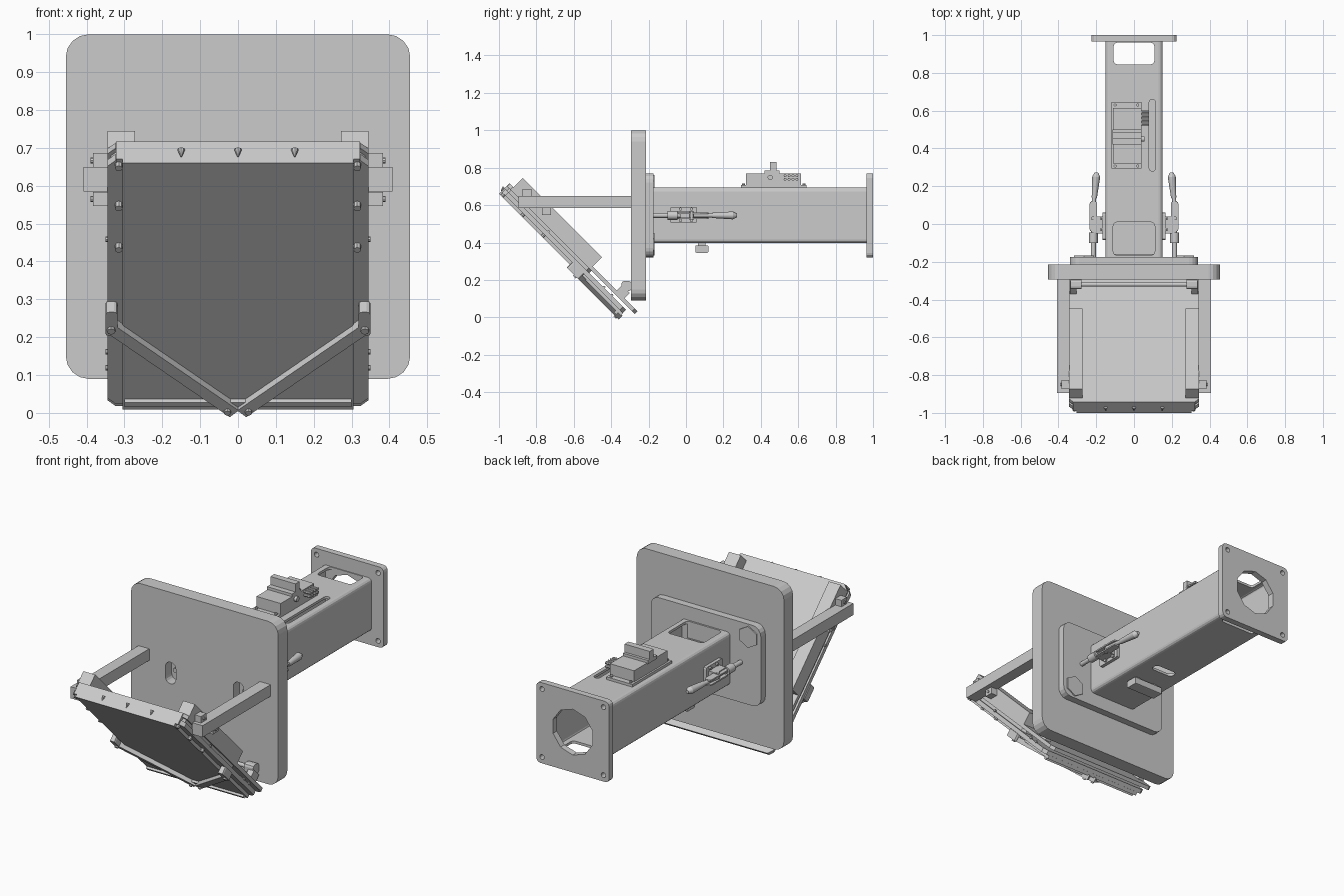
import bpy, bmesh, math
from mathutils import Matrix, Vector

if "Cube" in bpy.data.objects:
    bpy.data.objects.remove(bpy.data.objects["Cube"], do_unlink=True)

grey = bpy.data.materials.new("plain grey metal")
grey.use_nodes = True
GREY = (0.6, 0.6, 0.6, 1)
grey.diffuse_color = GREY
grey.node_tree.nodes["Principled BSDF"].inputs["Base Color"].default_value = GREY

# Local frame of the tilted panel: x, distance down the slope, depth to the back
C = math.sqrt(0.5)
TILT = Matrix(((1, 0, 0, 0), (0, C, C, -1), (0, -C, C, 0.66), (0, 0, 0, 1)))


def finish(name, bm, frame=None):
    if frame:
        bm.transform(frame)
    bmesh.ops.recalc_face_normals(bm, faces=bm.faces)
    mesh = bpy.data.meshes.new(name)
    bm.to_mesh(mesh)
    bm.free()
    mesh.materials.append(grey)
    ob = bpy.data.objects.new(name, mesh)
    bpy.context.collection.objects.link(ob)
    return ob


def box(name, xs, ys, zs, axis=None, r=0.02, seg=3, frame=None):
    """Box between limits; edges along the given axis may be rounded."""
    bm = bmesh.new()
    bmesh.ops.create_cube(bm, size=1)
    lims = (xs, ys, zs)
    for v in bm.verts:
        v.co = [lims[i][1] if v.co[i] > 0 else lims[i][0] for i in range(3)]
    if axis is not None:
        edges = [e for e in bm.edges
                 if abs((e.verts[0].co - e.verts[1].co).normalized()[axis]) > 0.9]
        bmesh.ops.bevel(bm, geom=edges, offset=r, segments=seg, profile=0.5, affect='EDGES')
    return finish(name, bm, frame)


def rod(name, a, b, r, r2=None, n=12, spin=0.0, frame=None, smooth=True):
    a, b = Vector(a), Vector(b)
    bm = bmesh.new()
    bmesh.ops.create_cone(bm, cap_ends=True, segments=n, radius1=r,
                          radius2=r if r2 is None else r2, depth=(b - a).length)
    turn = (b - a).to_track_quat('Z', 'Y').to_matrix().to_4x4()
    bm.transform(Matrix.Translation((a + b) / 2) @ turn @ Matrix.Rotation(spin, 4, 'Z'))
    ob = finish(name, bm, frame)
    if smooth:
        bpy.ops.object.select_all(action='DESELECT')
        ob.select_set(True)
        bpy.context.view_layer.objects.active = ob
        bpy.ops.object.shade_smooth_by_angle(angle=math.radians(40))
    return ob


def cut(ob, *cutters):
    bpy.context.view_layer.objects.active = ob
    for c in cutters:
        mod = ob.modifiers.new("cut", 'BOOLEAN')
        mod.operation, mod.solver, mod.object = 'DIFFERENCE', 'EXACT', c
        bpy.ops.object.modifier_apply(modifier=mod.name)
        bpy.data.objects.remove(c, do_unlink=True)


def sym(v, w):
    return (v - w, v + w)


AX = 0.545  # height of the beam axis

# Large wall plate with two oblong openings and pin holes
wall = box("wall_plate", sym(0, .455), (-.295, -.215), (.09, 1), 1, .06, 4)
cut(wall, *[box("c", sym(x, .032), (-.31, -.24), (.49, .61), 1, .03, 4) for x in (-.21, .21)],
    *[rod("c", (x, -.31, z), (x, -.27, z), .012) for x, z in ((-.16, .54), (0, AX), (.16, .54))])

# Mounting plate with two hexagonal pads
box("mounting_plate", sym(0, .34), (-.215, -.175), (.32, .77), 1, .05, 4)
for s in (-1, 1):
    rod("hex_pad", (s * .265, -.176, AX - s * .155), (s * .265, -.168, AX - s * .155),
        .06, n=6, smooth=False)

# Hollow beam with service openings
beam = box("beam", sym(0, .15), (-.175, .967), sym(AX, .148), 1, .02, 3)
cut(beam, box("c", sym(0, .136), (-.16, 1), sym(AX, .134), 1, .01, 2),
    box("c", sym(0, .108), (.845, .96), (.3, .8), 2, .02),
    box("c", sym(0, .11), (-.165, .01), (.6, .8), 2, .02),
    box("c", (.08, .115), (.28, .66), (.6, .8), 2, .016),
    box("c", sym(0, .07), (.22, .27), (.3, .45), 2, .024))

# End flange with a ten-sided opening and bolt holes
flange = box("end_flange", sym(0, .225), (.965, 1), (.32, .77), 1, .025, 3)
cut(flange, rod("c", (0, .9, AX), (0, 1.1, AX), .128, n=10, smooth=False),
    *[rod("c", (x, .9, AX + z), (x, 1.1, AX + z), .014)
      for x in (-.19, .19) for z in (-.19, .19)])

# Control unit on top of the beam
box("unit_base", (-.12, .04), (.295, .645), (.69, .708))
box("unit_body", (-.11, .04), (.32, .615), (.705, .77))
box("unit_ridge", (-.115, .04), (.45, .485), (.765, .83))
box("unit_shoulder", (-.115, .04), (.42, .5), (.765, .785))
rod("unit_button", (.04, .45, .748), (.055, .45, .748), .014)
for i in range(4):
    for z in (.738, .757):
        y = .53 + i * .021
        rod("unit_terminal", (.04, y, z), (.08, y, z), .008, n=8)
for y in (.307, .63):
    for x in (-.1, .02):
        rod("unit_screw", (x, y, .705), (x, y, .716), .008, n=8)

# Small box below the beam
box("lower_box", sym(0, .09), (.05, .12), (.345, .385), 0, .006, 2)
for x in (-.06, .06):
    box("lower_box_foot", sym(x, .015), (.065, .105), (.38, .4))

for s in (-1, 1):
    # Toggle clamp on each side of the beam
    def side(a, b):
        return tuple(sorted((s * a, s * b)))
    box("clamp_base", side(.148, .168), (-.085, .06), (.505, .59), 0, .01, 2)
    box("clamp_bracket", side(.165, .215), (-.05, .04), (.525, .565))
    for z in (.518, .578):
        for y in (-.03, .03):
            rod("clamp_bolt", (s * .165, y, z), (s * .178, y, z), .009, n=6, smooth=False)
    rod("clamp_plunger", (s * .215, -.25, AX), (s * .215, -.03, AX), .013)
    rod("clamp_collar", (s * .215, -.1, AX), (s * .215, -.045, AX), .024)
    for z in (.53, .556):
        box("clamp_link", side(.195, .235), (-.04, .12), sym(z, .004), 2, .012, 2)
    rod("clamp_pivot", (s * .218, .03, .52), (s * .218, .03, .568), .01)
    rod("clamp_lever", (s * .222, .04, AX), (s * .208, .16, AX), .011)
    rod("clamp_grip", (s * .21, .14, AX), (s * .2, .25, AX), .014, .021)
    rod("clamp_grip_end", (s * .2, .25, AX), (s * .198, .272, AX), .021, .01)

    # Support arm and its clips
    box("support_arm", side(.342, .408), (-.895, -.295), (.585, .65))
    for y, z in ((-.85, .667), (-.745, .565)):
        box("arm_clip", side(.335, .383), sym(y, .024), sym(z, .019))
        rod("clip_screw", (s * .383, y, z), (s * .389, y, z), .008, n=8)

    # Side box behind the tilted panel
    box("panel_side_box", side(.272, .345), (.03, .63), (.07, .15), frame=TILT)
    # Diagonal brace bars across the lower panel
    a, b = Vector((s * .335, .6, 0)), Vector((s * .01, .915, 0))
    mid, d = (a + b) / 2, b - a
    turn = TILT @ Matrix.Translation(mid) @ Matrix.Rotation(math.atan2(d.y, d.x), 4, 'Z')
    box("brace_bar", sym(0, d.length / 2), sym(0, .017), (-.022, .006), frame=turn)
    box("brace_ear", side(.318, .35), (.535, .625), (-.022, .02), 2, .01, 2, frame=TILT)
    rod("brace_bolt", (s * .335, .6, -.03), (s * .335, .6, -.01), .011, n=8, frame=TILT)
    rod("brace_foot_bolt", (s * .028, .905, -.03), (s * .028, .905, -.01), .009, n=8, frame=TILT)
    # Edge bolts of the panel
    for t in (.02, .17, .325):
        rod("panel_bolt", (s * .315, t, 0), (s * .315, t, .022), .01, n=8, frame=TILT)
    for t in (.33, .75, .81):
        rod("panel_side_screw", (s * .34, t, .045), (s * .35, t, .045), .007, n=8, frame=TILT)
    # Hinge bracket
    box("hinge_bracket", side(.278, .335), (-.345, -.293), (.14, .195), 0, .015, 2)
    box("hinge_leg", side(.305, .34), (.81, .87), (.07, .12), frame=TILT)

# Tilted panel: front cover, frame, core and back sheet
box("panel_cover", sym(0, .305), (0, .92), (0, .02), frame=TILT)
box("panel_frame", sym(0, .345), (.008, .918), (.018, .042), 2, .022, 1, frame=TILT)
box("panel_core", sym(0, .335), (.012, .64), (.04, .07), 2, .02, 1, frame=TILT)
box("panel_top_rim", sym(0, .322), (0, .03), (.015, .08), frame=TILT)
box("panel_back_sheet", sym(0, .345), (.004, .968), (.06, .08), 2, .022, 1, frame=TILT)
box("panel_lip", sym(0, .3), (.882, .9), (-.012, .005), frame=TILT)
for x in (-.15, 0, .15):
    rod("rim_pin", (x, -.004, .02), (x, -.004, .045), .002, .01, n=8, frame=TILT)

# Hinge rod between the brackets
rod("hinge_rod", (-.29, -.32, .17), (.29, -.32, .17), .011)
